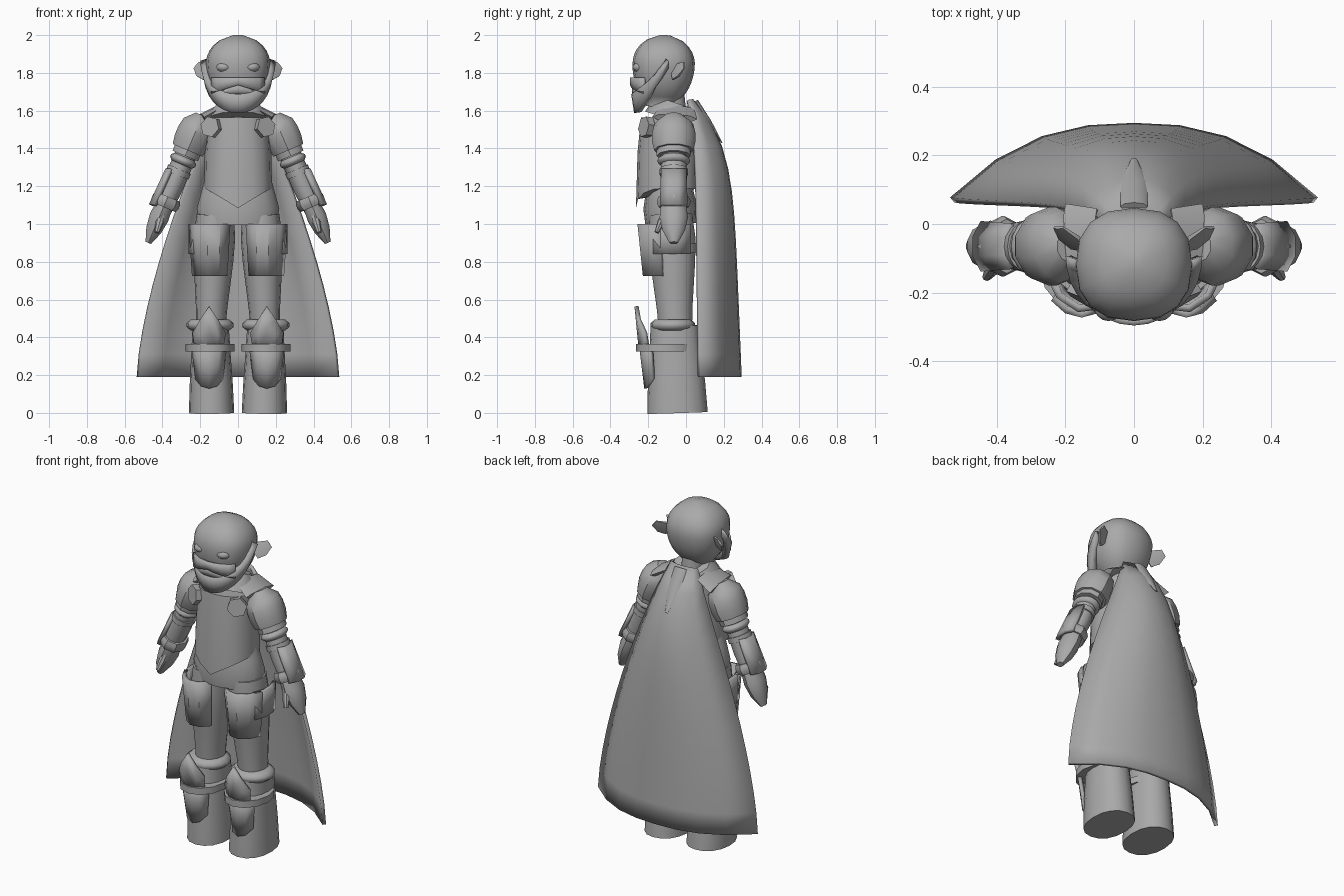
import bpy, bmesh, math
from mathutils import Vector

cube = bpy.data.objects.get("Cube")
if cube:
    bpy.data.objects.remove(cube, do_unlink=True)

grey = bpy.data.materials.new("plain_grey")
grey.use_nodes = True
grey.diffuse_color = (.4, .4, .4, 1)
grey.node_tree.nodes["Principled BSDF"].inputs["Base Color"].default_value = grey.diffuse_color


def finish(name, bm, mirror, thickness=0, angle=35):
    """Turn a bmesh into a shaded object with optional mirroring and thickness."""
    bmesh.ops.recalc_face_normals(bm, faces=bm.faces)
    mesh = bpy.data.meshes.new(name)
    bm.to_mesh(mesh)
    bm.free()
    mesh.materials.append(grey)
    part = bpy.data.objects.new(name, mesh)
    bpy.context.collection.objects.link(part)
    if mirror:
        part.modifiers.new("mirror", "MIRROR")
    if thickness:
        solid = part.modifiers.new("thickness", "SOLIDIFY")
        solid.thickness, solid.offset = thickness, 0
    bpy.ops.object.select_all(action="DESELECT")
    part.select_set(True)
    bpy.context.view_layer.objects.active = part
    bpy.ops.object.shade_smooth_by_angle(angle=math.radians(angle))


def bridge(bm, rings, closed):
    """Join neighbouring rows of vertices with quads."""
    for lower, upper in zip(rings, rings[1:]):
        count = len(lower)
        for k in range(count if closed else count - 1):
            j = (k + 1) % count
            bm.faces.new((lower[k], lower[j], upper[j], upper[k]))


def loft(name, start, end, width, depth, factors=(1, 1), sides=16, power=2, angle=40, adjust=None):
    """Elliptical limb from start to end, its radii scaled by evenly spaced factors."""
    start, end = Vector(start), Vector(end)
    across = Vector((0, 1, 0)).cross(end - start).normalized()
    along = (end - start).normalized().cross(across)
    bm = bmesh.new()
    rings = []
    for i, factor in enumerate(factors):
        centre = start.lerp(end, i / (len(factors) - 1))
        ring = []
        for k in range(sides):
            turn = math.tau * k / sides - math.pi / 2
            c, s = (math.copysign(abs(w) ** (2 / power), w) for w in (math.cos(turn), math.sin(turn)))
            point = centre + (across * width * c + along * depth * s) * factor
            if adjust and i == 0:
                adjust(point)
            ring.append(bm.verts.new(point))
        rings.append(ring)
    bridge(bm, rings, True)
    bm.faces.new(rings[0])
    bm.faces.new(rings[-1])
    finish(name, bm, start.x > 0, angle=angle)


def surface(name, rule, columns, rows, thickness, angle=35):
    """Mirrored plate whose points follow rule(across, up), both from nought to one."""
    bm = bmesh.new()
    grid = [[bm.verts.new(rule(c / columns, r / rows)) for c in range(columns + 1)]
            for r in range(rows + 1)]
    bridge(bm, grid, False)
    finish(name, bm, True, thickness, angle)


def shell(name, centre, radii, turns, low, high, thickness=.022, flare=0, lean=0, columns=4):
    """Plate wrapped round an upright ellipse; angles run from the front to the left."""
    def height(edge, s):
        return edge(s) if callable(edge) else edge

    def rule(s, t):
        turn = math.radians(turns[0] + (turns[1] - turns[0]) * s)
        bottom, top = height(low, s), height(high, s)
        scale = 1 + flare * t
        return (centre[0] + radii[0] * scale * math.sin(turn) + lean * (top - bottom) * t,
                centre[1] - radii[1] * scale * math.cos(turn),
                bottom + (top - bottom) * t)
    surface(name, rule, columns, 2, thickness)


def peak(s):
    """Distance from the middle of a plate, for pointed edges."""
    return abs(2 * s - 1)


ROUND = [max(.1, math.sin(math.pi * i / 8)) for i in range(9)]
ROLL = (.8, 1, 1, .8)

# Head: an egg whose widest level lies above the middle
egg = []
for i in range(15):
    t = i / 14
    offset = (t - .6) / (.4 if t > .6 else .6)
    egg.append(max(.5 if t < .5 else .15, math.sqrt(max(0, 1 - offset ** 2))))
loft("head", (0, -.13, 1.62), (0, -.11, 2), .17, .165, egg, power=2.4, angle=60)
loft("neck", (0, -.06, 1.5), (0, -.08, 1.7), .065, .07)
loft("eye", (.074, -.24, 1.79), (.074, -.24, 1.87), .043, .043, ROUND, angle=60)
loft("ear", (.16, -.07, 1.79), (.22, -.01, 1.84), .05, .012, (.8, 1, .5), sides=6)

# Beard, moustache and mouth follow the curve of the face
FACE = (0, -.1)
shell("beard", FACE, (.165, .155), (0, 90), lambda s: 1.59 + .24 * s * s,
      lambda s: 1.69 + .18 * s * s, .04, flare=.1, columns=8)
shell("moustache", FACE, (.175, .185), (0, 50), lambda s: 1.735 - .045 * s, 1.775)
shell("mouth", FACE, (.175, .175), (0, 30), 1.69, lambda s: 1.735 - .04 * s * s)


# Torso: breastplate with a pointed lower edge, collar and hips
def point_down(p):
    if p.y < -.1:
        p.z -= .11 * max(0, 1 - abs(p.x) / .18)


loft("breastplate", (0, -.1, 1.19), (0, -.09, 1.56), .18, .165, (1, .98, .9),
     power=2.3, angle=28, adjust=point_down)
loft("collar", (0, -.08, 1.55), (0, -.05, 1.64), .165, .145, (1, .9, .65), sides=12)
loft("hips", (0, -.08, 1), (0, -.09, 1.25), .23, .15, (.9, .95, .85, .75))
loft("chest_disc", (.13, -.19, 1.51), (.15, -.225, 1.515), .057, .057, sides=6)
loft("shoulder_strap", (.1, -.05, 1.61), (.19, -.06, 1.56), .025, .12, (.8, 1), sides=8)


# Arms follow one slanted line
def arm_loft(name, low, high, width, depth, factors=(1, 1), **options):
    ends = [(.22 + (1.5 - z) * .425, -.065, z) for z in (low, high)]
    loft(name, *ends, width, depth, factors, **options)


arm_loft("arm", 1.06, 1.5, .06, .07, (.8, 1, .95, 1), sides=12)
arm_loft("pauldron", 1.39, 1.575, .1, .115, (.9, 1, 1, .9, .4), sides=10)
arm_loft("upper_arm_plate", 1.36, 1.42, .077, .09, sides=10)
arm_loft("elbow_roll", 1.315, 1.355, .072, .085, ROLL, angle=60)
arm_loft("forearm_strap", 1.26, 1.29, .065, .075)
arm_loft("wrist_cuff", 1.09, 1.145, .077, .088, (.9, 1, 1, .9), sides=8)
arm_loft("hand", .9, 1.1, .055, .075, (.3, .8, 1, .9), sides=10)
loft("thumb", (.43, -.155, .955), (.4, -.11, 1.06), .022, .02, (.6, 1, .8), sides=8)
shell("forearm_guard", (.39, -.065), (.075, .09), (40, 140), 1.1, 1.29,
      flare=-.1, lean=-.425, columns=3)

# Legs and boots
loft("leg", (.145, -.055, .42), (.12, -.08, 1.05), .11, .125, (.7, .75, .85, .95, 1, .9), angle=60)
loft("boot", (.14, -.045, 0), (.145, -.06, .46), .12, .16, (1, .95, .87, .8), power=2.2)
loft("boot_cuff", (.148, -.07, .435), (.148, -.07, .495), .125, .118, ROLL, angle=60)
loft("boot_strap", (.148, -.105, .325), (.148, -.105, .365), .13, .16, sides=12)
loft("thigh_strap", (.14, -.075, .85), (.14, -.075, .9), .113, .133)

# Pointed guards on knees and shins
SHIN = (.153, -.13)
shell("knee_guard", SHIN, (.09, .11), (-50, 50), .34, lambda s: .565 - .14 * peak(s), flare=.2)
shell("shin_guard", SHIN, (.075, .08), (-60, 60), lambda s: .13 + .05 * peak(s) ** 2, .36, flare=.35)

# Plates hanging over the thighs
THIGH = (.14, -.075)
shell("front_thigh_plate", THIGH, (.1, .145), (-50, 70), .725, 1, flare=.2)
shell("side_thigh_plate", THIGH, (.115, .15), (50, 130), .84, 1, columns=3)


# Cape: narrows and curls in towards the neck
def cape_rule(s, t):
    half_width = .53 - .445 * t ** 1.5
    back = .285 - .06 * t - .195 * t ** 7
    edge = .07 - .02 * t - .04 * t ** 8
    return half_width * s, edge + (back - edge) * (1 - s ** 2.5), .19 + 1.465 * t


surface("cape", cape_rule, 4, 12, .02, angle=50)
loft("cape_fold", (0, .19, 1.43), (0, .05, 1.65), .04, .015, (.2, 1, 1), sides=8)
